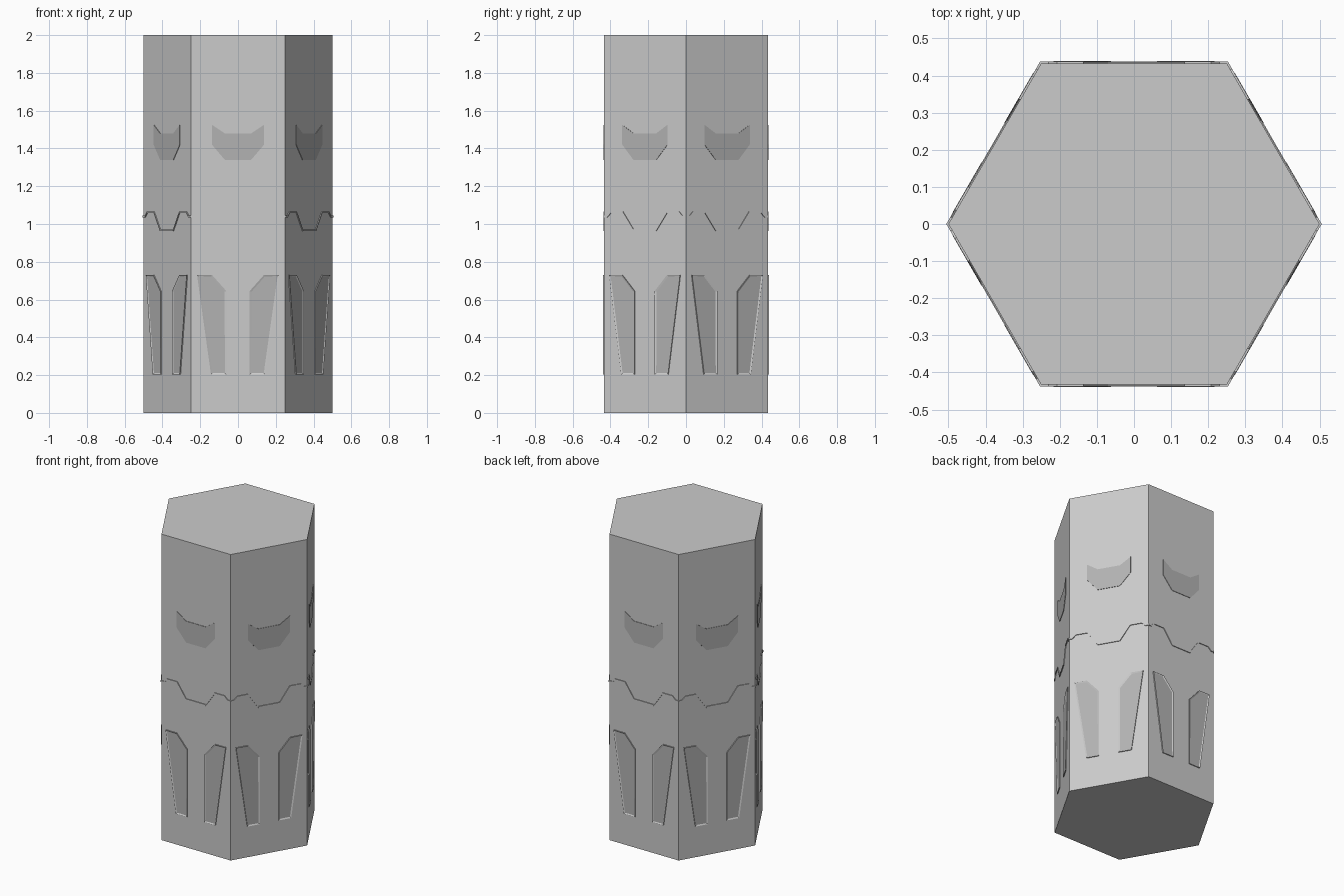
import bpy, bmesh, math
from mathutils import Vector

if "Cube" in bpy.data.objects:
    bpy.data.objects.remove(bpy.data.objects["Cube"])

AP = 0.5 * math.cos(math.pi / 6)   # centre-to-face distance of the hexagon
dark = bpy.data.materials.new("dark_panel")
dark.diffuse_color = (0.45, 0.45, 0.45, 1)
dark.use_nodes = True
dark.node_tree.nodes["Principled BSDF"].inputs["Base Color"].default_value = dark.diffuse_color


def on_face(i, u, z, d):
    """Point on side i: u along the face, z up, d outward from it."""
    a = -math.pi / 2 + i * math.pi / 3
    n = Vector((math.cos(a), math.sin(a), 0))
    t = Vector((-math.sin(a), math.cos(a), 0))
    return n * (AP + d) + t * u + Vector((0, 0, z))


def finish(name, bm, mats=()):
    bmesh.ops.recalc_face_normals(bm, faces=bm.faces)
    me = bpy.data.meshes.new(name)
    bm.to_mesh(me)
    bm.free()
    for m in mats:
        me.materials.append(m)
    ob = bpy.data.objects.new(name, me)
    bpy.context.collection.objects.link(ob)
    return ob


def plate(bm, i, outline, height):
    """Closed thin plate standing off side i; returns its outer face."""
    back = [bm.verts.new(on_face(i, u, z, -0.01)) for u, z in outline]
    top = [bm.verts.new(on_face(i, u, z, height)) for u, z in outline]
    n = len(outline)
    bm.faces.new(back[::-1])
    for k in range(n):
        bm.faces.new((back[k], back[(k + 1) % n], top[(k + 1) % n], top[k]))
    return bm.faces.new(top)


# Hexagonal pillar with corners on the x axis
bm = bmesh.new()
bmesh.ops.create_cone(bm, cap_ends=True, segments=6, radius1=0.5, radius2=0.5, depth=2)
bmesh.ops.translate(bm, verts=bm.verts, vec=(0, 0, 1))
for v in bm.verts:
    k = round(math.atan2(v.co.y, v.co.x) / (math.pi / 6))
if k % 2:
    from mathutils import Matrix
    bmesh.ops.rotate(bm, verts=bm.verts, matrix=Matrix.Rotation(math.pi / 6, 3, 'Z'))
finish("pillar", bm)

# Outlines, counter-clockwise seen from outside
EYE = [(-0.07, 1.34), (0.07, 1.34), (0.138, 1.42), (0.138, 1.525),
       (0.07, 1.48), (-0.07, 1.48), (-0.138, 1.525), (-0.138, 1.42)]
SLOT = [(0.062, 0.203), (0.143, 0.203), (0.217, 0.731), (0.138, 0.731), (0.062, 0.645)]

# Raised upper panels
bm = bmesh.new()
for i in range(6):
    plate(bm, i, EYE, 0.003)
finish("upper_panels", bm, [dark])

# Lower panels: grey rim around a dark sunken face
bm = bmesh.new()
for i in range(6):
    a = -math.pi / 2 + i * math.pi / 3
    n = Vector((math.cos(a), math.sin(a), 0))
    for outline in (SLOT, [(-u, z) for u, z in SLOT[::-1]]):
        f = plate(bm, i, outline, 0.006)
        bm.normal_update()
        bmesh.ops.inset_individual(bm, faces=[f], thickness=0.010)
        bmesh.ops.translate(bm, verts=f.verts, vec=n * -0.004)
        f.material_index = 1
rim = bpy.data.materials.new("rim_grey")
rim.diffuse_color = (0.8, 0.8, 0.8, 1)
rim.use_nodes = True
rim.node_tree.nodes["Principled BSDF"].inputs["Base Color"].default_value = rim.diffuse_color
finish("lower_panels", bm, [rim, dark])

# Zigzag seam running round the middle
D, W = 0.005, 0.005
half = [(0.07, 0.968), (0.135, 1.062), (0.208, 1.062), (0.23, 1.04), (0.25, 1.04)]
path = [(-u, z) for u, z in half[::-1]] + half
bm = bmesh.new()
stations = []
for i in range(6):
    for u, z in path[:-1]:
        ring = []
        for d, dz in ((-0.01, -W), (D, -W), (D, W), (-0.01, W)):
            uu = u - d / math.sqrt(3) if u == -0.25 else u
            ring.append(bm.verts.new(on_face(i, uu, z + dz, d)))
        stations.append(ring)
for k, r in enumerate(stations):
    s = stations[(k + 1) % len(stations)]
    for j in range(4):
        bm.faces.new((r[j], s[j], s[(j + 1) % 4], r[(j + 1) % 4]))
finish("middle_seam", bm)
